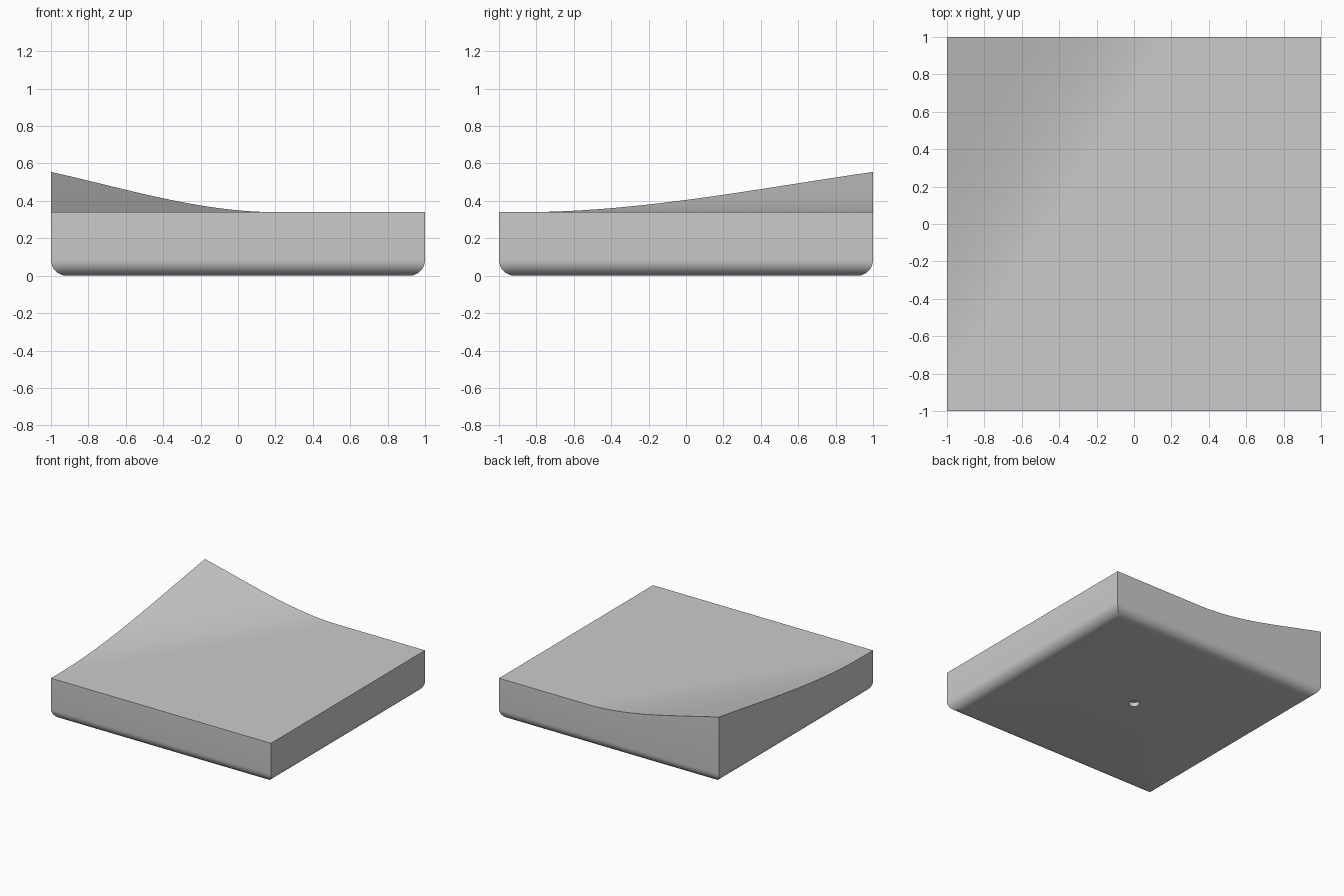
import bpy
import bmesh
import math

cube = bpy.data.objects.get("Cube")
if cube:
    bpy.data.objects.remove(cube, do_unlink=True)

BASE, RISE = 0.34, 0.215        # flat top height, extra height of the raised corner
ROUND, HOLE, DEPTH = 0.085, 0.04, 0.035
CUTS, STEPS = 40, 8


def top_height(x, y):
    """Flat slab that sweeps up towards the back right corner."""
    w = max(0.0, (0.2 - x) / 1.2 + (y + 0.87) / 1.87 - 1)
    return BASE + RISE * (1.75 * w ** 2 - 0.75 * w ** 3)


stone = bpy.data.materials.new("stone grey")
stone.use_nodes = True
colour = (0.6, 0.6, 0.6, 1)
stone.diffuse_color = colour
stone.node_tree.nodes["Principled BSDF"].inputs["Base Color"].default_value = colour

bm = bmesh.new()

# Curved top surface
bmesh.ops.create_grid(bm, x_segments=CUTS, y_segments=CUTS, size=1)
for v in bm.verts:
    v.co.z = top_height(v.co.x, v.co.y)


def add_ring(place):
    """Extrude the open rim and move each new vertex with place(co)."""
    rim = [e for e in bm.edges if e.is_boundary]
    made = bmesh.ops.extrude_edge_only(bm, edges=rim)["geom"]
    for v in made:
        if isinstance(v, bmesh.types.BMVert):
            v.co = place(v.co)


def square(scale, z):
    def place(co):
        return co.x * scale, co.y * scale, z
    return place


def circle(z):
    def place(co):
        r = math.hypot(co.x, co.y)
        return co.x / r * HOLE, co.y / r * HOLE, z
    return place


# Straight walls, then the rounded lower edge
for i in range(STEPS + 1):
    a = math.pi / 2 * i / STEPS
    add_ring(square(1, ROUND) if i == 0 else
             lambda co, a=a: (
                 co.x * (1 - ROUND * (1 - math.cos(a))) / (1 - ROUND * (1 - math.cos(a - math.pi / 2 / STEPS))),
                 co.y * (1 - ROUND * (1 - math.cos(a))) / (1 - ROUND * (1 - math.cos(a - math.pi / 2 / STEPS))),
                 ROUND * (1 - math.sin(a))))

# Underside with a shallow round socket in the middle
add_ring(circle(0))
add_ring(circle(DEPTH))
bmesh.ops.holes_fill(bm, edges=[e for e in bm.edges if e.is_boundary], sides=0)
bmesh.ops.recalc_face_normals(bm, faces=bm.faces)

mesh = bpy.data.meshes.new("terrain_tile")
bm.to_mesh(mesh)
bm.free()
tile = bpy.data.objects.new("terrain_tile", mesh)
bpy.context.collection.objects.link(tile)
mesh.materials.append(stone)

bpy.ops.object.select_all(action="DESELECT")
tile.select_set(True)
bpy.context.view_layer.objects.active = tile
bpy.ops.object.shade_smooth_by_angle(angle=math.radians(30))
